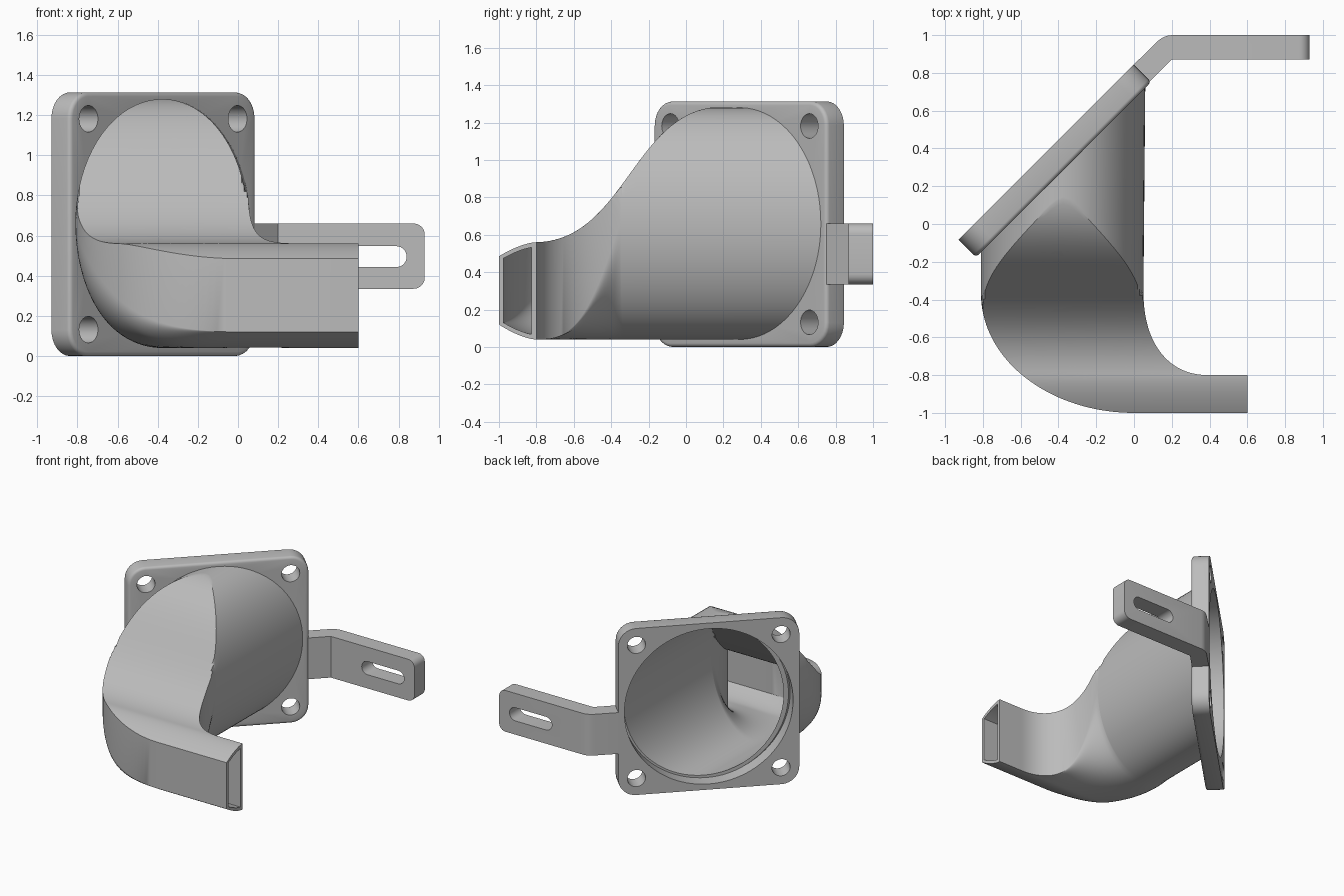
import bpy, bmesh
from math import sin, cos, pi, radians, sqrt
from mathutils import Matrix, Vector
from mathutils.geometry import interpolate_bezier

cube = bpy.data.objects.get("Cube")
if cube:
    bpy.data.objects.remove(cube, do_unlink=True)

grey = bpy.data.materials.new("plain grey")
grey.use_nodes = True
colour = (0.5, 0.5, 0.5, 1)
grey.diffuse_color = colour
grey.node_tree.nodes["Principled BSDF"].inputs["Base Color"].default_value = colour


def finish(name, bm):
    bmesh.ops.recalc_face_normals(bm, faces=bm.faces)
    mesh = bpy.data.meshes.new(name)
    bm.to_mesh(mesh)
    bm.free()
    mesh.materials.append(grey)
    obj = bpy.data.objects.new(name, mesh)
    bpy.context.collection.objects.link(obj)
    return obj


def activate(obj):
    bpy.ops.object.select_all(action='DESELECT')
    obj.select_set(True)
    bpy.context.view_layer.objects.active = obj


def smooth(obj, angle=32):
    activate(obj)
    bpy.ops.object.shade_smooth_by_angle(angle=radians(angle))


def bridge(bm, a, b):
    for i in range(len(a)):
        j = (i + 1) % len(a)
        bm.faces.new((a[i], a[j], b[j], b[i]))


def circle(x, y, r, n):
    return [(x + r * cos(2 * pi * i / n), y + r * sin(2 * pi * i / n)) for i in range(n)]


def rounded_rect(w, h, r, n=8):
    pts = []
    for q, (sx, sy) in enumerate([(1, 1), (-1, 1), (-1, -1), (1, -1)]):
        for i in range(n + 1):
            a = pi / 2 * (q + i / n)
            pts.append((sx * (w / 2 - r) + r * cos(a), sy * (h / 2 - r) + r * sin(a)))
    return pts


# Mounting plate, turned 45 degrees, with the fan opening and four screw holes
SIZE, THICK, ROUND = 1.313, 0.13, 0.02
bm = bmesh.new()


def ring(outline, z):
    return [bm.verts.new((x, y, z)) for x, y in outline]


rim = [ring(rounded_rect(SIZE, SIZE, 0.13), 0)]
for i in range(4):
    a = pi / 2 * i / 3
    inset = ROUND * (1 - cos(a))
    rim.append(ring(rounded_rect(SIZE - 2 * inset, SIZE - 2 * inset, 0.13 - inset),
                    THICK - ROUND + ROUND * sin(a)))
loops = [rim]
holes = [circle(0, 0, 0.612, 96)]
holes += [circle(sx * 0.525, sy * 0.525, 0.066, 32) for sx in (-1, 1) for sy in (-1, 1)]
for outline in holes:
    loops.append([ring(outline, 0), ring(outline, THICK)])
for loop in loops:
    for a, b in zip(loop, loop[1:]):
        bridge(bm, a, b)
for end in (0, -1):
    edges = [bm.edges.get((r[end][i - 1], r[end][i])) for r in loops for i in range(len(r[end]))]
    bmesh.ops.triangle_fill(bm, edges=edges, use_beauty=True, normal=(0, 0, 1))
k = sqrt(0.5)
bm.transform(Matrix(((k, 0, k, -0.465), (k, 0, -k, 0.38), (0, 1, 0, SIZE / 2), (0, 0, 0, 1))))
smooth(finish("mounting_plate", bm))


def prism(name, outline, depth, frame, bevel_rule=None):
    """Extrude a flat outline along local z, optionally rounding chosen edges."""
    bm = bmesh.new()
    base = bm.faces.new([bm.verts.new((x, y, 0)) for x, y in outline])
    top = bmesh.ops.extrude_face_region(bm, geom=[base])["geom"]
    bmesh.ops.translate(bm, vec=(0, 0, depth),
                        verts=[v for v in top if isinstance(v, bmesh.types.BMVert)])
    if bevel_rule:
        edges = [e for e in bm.edges if bevel_rule(*(v.co for v in e.verts))]
        bmesh.ops.bevel(bm, geom=edges, offset=0.055, segments=6,
                        profile=0.5, affect='EDGES')
    bm.transform(frame)
    return finish(name, bm)


# Bent bracket arm with a slot
arm = [(0.08, 0.75), (0.2, 0.87), (0.93, 0.87), (0.93, 1.0), (0.2, 1.0),
       (0.173, 0.996), (0.148, 0.985), (0.125, 0.968), (-0.012, 0.833)]
bracket = prism("bracket_arm", arm, 0.325, Matrix.Translation((0, 0, 0.335)),
                lambda a, b: min(a.x, b.x) > 0.92 and abs(a.z - b.z) < 0.001)
cutter = prism("slot_cutter", rounded_rect(0.37, 0.104, 0.0515), 0.4,
               Matrix.Translation((0.655, 1.1, 0.495)) @ Matrix.Rotation(pi / 2, 4, 'X'))
cutter.hide_render = True
mod = bracket.modifiers.new("slot", 'BOOLEAN')
mod.operation, mod.solver, mod.object = 'DIFFERENCE', 'EXACT', cutter
activate(bracket)
bpy.ops.object.modifier_apply(modifier=mod.name)
bpy.data.objects.remove(cutter, do_unlink=True)
smooth(bracket)

# Duct: round inlet behind the plate, sloping roof, sideways flat outlet
slope = interpolate_bezier(Vector((0.2, 1.285)), Vector((-0.28, 1.285)),
                           Vector((-0.32, 0.57)), Vector((-0.8, 0.56)), 60)


def mix(a, b, t):
    return a + (b - a) * t


def lip(y):
    return max(0, min(1, (-0.8 - y) / 0.2)) ** 1.6


def roof(y):
    if y >= slope[0].x:
        return 1.29
    for a, b in zip(slope, slope[1:]):
        if y >= b.x:
            return mix(b.y, a.y, (y - b.x) / (a.x - b.x))
    return 0.56 - 0.075 * lip(y)


def roof_start(z):
    """The y at which the sloping roof comes down to height z."""
    for a, b in zip(slope, slope[1:]):
        if b.y <= z <= a.y:
            return mix(b.x, a.x, (z - b.y) / (a.y - b.y))
    return slope[0].x


def floor(y):
    return 0.04 + 0.08 * lip(y)


COLUMNS, STEPS = 40, 36


def section(point, angle, d):
    """Closed ring: roof outer to inner, then floor back again."""
    upper, lower = [], []
    bend = sin(angle)
    for i in range(COLUMNS + 1):
        f = pi * i / COLUMNS
        s = (1 - cos(f)) / 2
        half = (0.62 - d) * sin(f)
        p = point(s, 0.66 + half + d)
        w = mix(bend ** 1.3, 1 - (1 - bend) ** 3, s)
        low = floor(p.y) + d
        top = min(roof(p.y) - d, mix(0.66 + half, 1.3, w))
        bottom = max(low, mix(0.66 - half, low, w))
        upper.append((p.x, p.y, top))
        lower.append((p.x, p.y, min(bottom, top)))
    return upper + lower[::-1]


def duct_sections(d):
    """All rings from inlet to outlet, with the walls inset by d."""
    inlet = Vector((-0.81 + d, -0.12 + d)), Vector((0.06 - d, 0.75 - d))
    elbow = Vector((-0.81 + d, -0.37)), Vector((0.05 - d, -0.35))
    rings = []
    # straight part: each column has a point exactly on the roof crease
    for step in range(STEPS):
        t = 2 * step / STEPS

        def straight(s, z):
            a, b = inlet[0].lerp(inlet[1], s), elbow[0].lerp(elbow[1], s)
            crease = max(0.02, min(0.98, (a.y - roof_start(z)) / (a.y - b.y)))
            return a.lerp(b, t * crease if t < 1 else mix(crease, 1, t - 1))
        rings.append(section(straight, 0, d))
    # elbow, ending in the straight outlet
    for step in range(STEPS + 2):
        a = pi / 2 * min(1, step / STEPS)
        c, v = max(0, cos(a)), sin(a)
        o = Vector((-(0.81 - d) * c, -0.37 - (0.63 - d) * v))
        i = Vector((0.4 - (0.35 + d) * c ** 0.88, -0.35 - (0.45 + d) * v ** 0.88))
        if step > STEPS:
            o.x = i.x = 0.6
        rings.append(section(lambda s, z: o.lerp(i, s), a, d))
    return rings


bm = bmesh.new()
shells = []
for d in (0, 0.025):
    rings = [[bm.verts.new(c) for c in ring_points] for ring_points in duct_sections(d)]
    for a, b in zip(rings, rings[1:]):
        bridge(bm, a, b)
    shells.append(rings)
for end in (0, -1):
    bridge(bm, shells[0][end], shells[1][end])
bmesh.ops.remove_doubles(bm, verts=bm.verts, dist=0.0003)
smooth(finish("air_duct", bm), 30)
